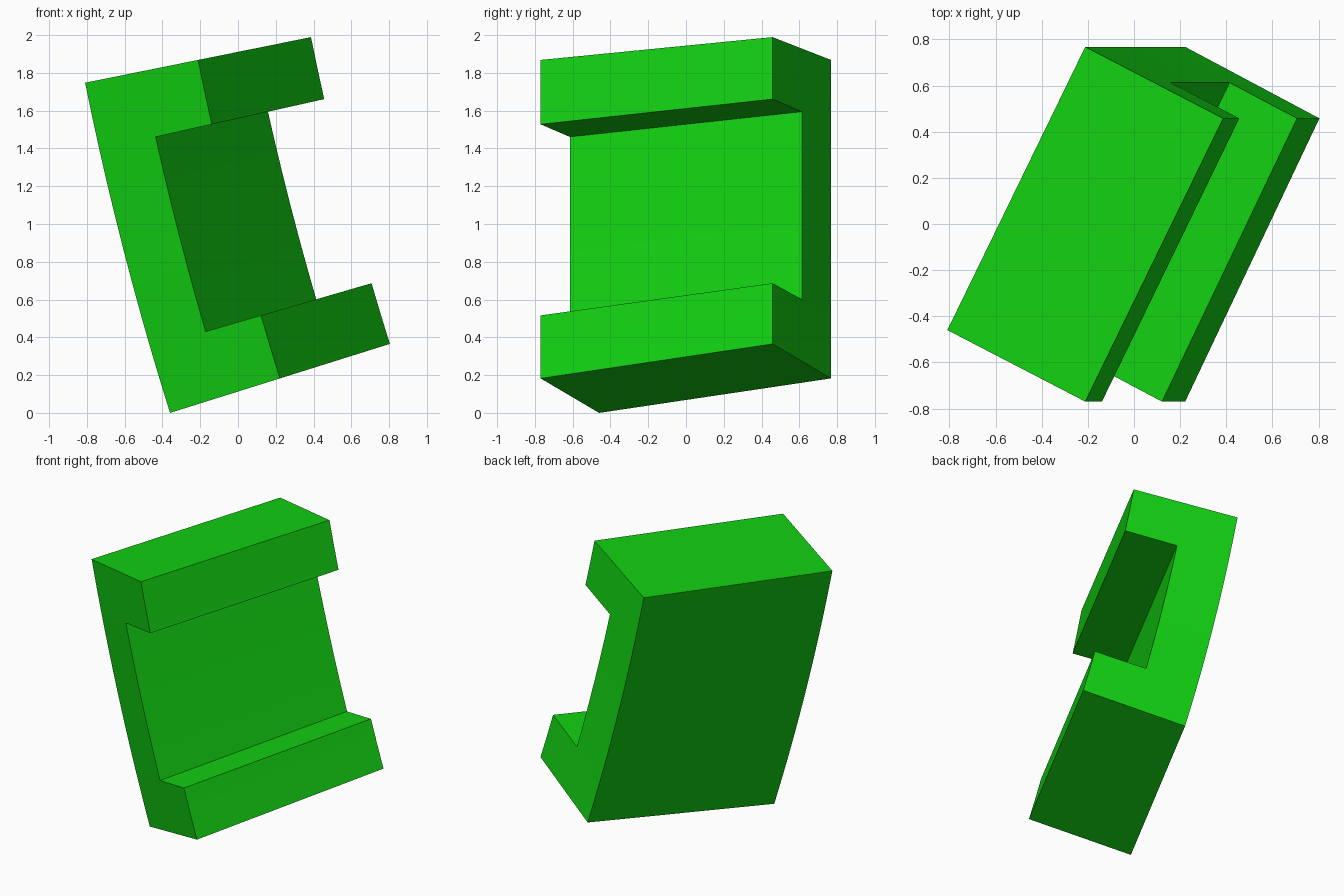
import bpy, bmesh, math

if "Cube" in bpy.data.objects:
    bpy.data.objects.remove(bpy.data.objects["Cube"], do_unlink=True)

# Material
green = bpy.data.materials.new("bright green")
green.use_nodes = True
colour = (0.006, 0.63, 0.006, 1.0)
green.diffuse_color = colour
green.node_tree.nodes["Principled BSDF"].inputs["Base Color"].default_value = colour

# Bend: the bracket follows a shallow arc around an axis parallel to y
RADIUS = 17.24
BOTTOM, TOP = math.radians(17.42), math.radians(11.42)
CX = -0.36 + RADIUS * math.cos(BOTTOM)
CZ = RADIUS * math.sin(BOTTOM)
STEPS = 10


def bend(depth, width, t):
    """Turn the plan position about z, then wrap the height t (0 to 1) along the arc."""
    r = RADIUS - 0.61 * (depth + width)
    y = -0.46 - 0.31 * depth + 1.228 * width
    a = BOTTOM + (TOP - BOTTOM) * t
    return CX - r * math.cos(a), y, CZ - r * math.sin(a)


# C-shaped profile as quads: full-height back plate plus a bottom and a top arm
bm = bmesh.new()
for i in range(STEPS):
    arm = i < 2 or i >= STEPS - 2
    for s in ((0.0, 0.5) if arm else (0.0,)):
        t0, t1 = i / STEPS, (i + 1) / STEPS
        bm.faces.new([bm.verts.new(p) for p in
                      ((s, 0, t0), (s + 0.5, 0, t0), (s + 0.5, 0, t1), (s, 0, t1))])
bmesh.ops.remove_doubles(bm, verts=bm.verts, dist=1e-4)

# Extrude across the width, then bend
out = bmesh.ops.extrude_face_region(bm, geom=bm.faces[:], use_keep_orig=True)
for v in out["geom"]:
    if isinstance(v, bmesh.types.BMVert):
        v.co.y = 1.0
for v in bm.verts:
    v.co = bend(*v.co)
bmesh.ops.recalc_face_normals(bm, faces=bm.faces)

mesh = bpy.data.meshes.new("curved_bracket")
bm.to_mesh(mesh)
bm.free()
mesh.materials.append(green)
bracket = bpy.data.objects.new("curved_bracket", mesh)
bpy.context.collection.objects.link(bracket)

# Smooth along the arc, sharp at the corners
bpy.ops.object.select_all(action="DESELECT")
bracket.select_set(True)
bpy.context.view_layer.objects.active = bracket
bpy.ops.object.shade_smooth_by_angle(angle=math.radians(30))
